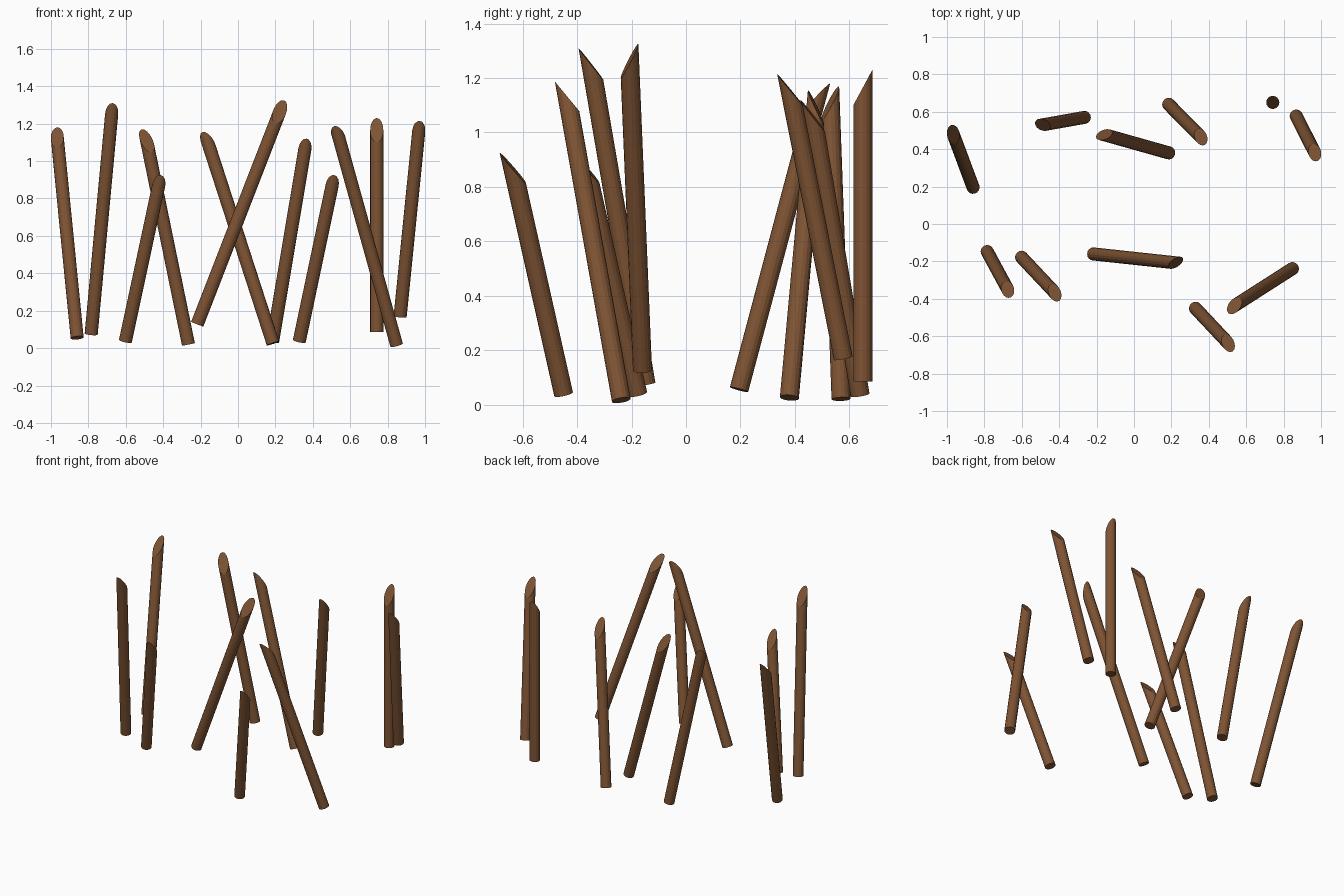
import bpy, bmesh, math
from mathutils import Vector, Matrix

if "Cube" in bpy.data.objects:
    bpy.data.objects.remove(bpy.data.objects["Cube"])

R = 0.035      # stake radius
CUT = 0.13     # length of the slanted cut
SIDES = 16

wood = bpy.data.materials.new("brown wood")
wood.diffuse_color = (0.21, 0.088, 0.034, 1)
wood.use_nodes = True
wood.node_tree.nodes["Principled BSDF"].inputs["Base Color"].default_value = wood.diffuse_color

# base centre, tip point, side of the stake the tip lies on (x, y)
stakes = [
    ((-0.86, 0.195, 0.055), (-0.968, 0.53, 1.18), (0.1, 1)),
    ((-0.265, 0.57, 0.02), (-0.515, 0.56, 1.17), (-0.4, 0.9)),
    ((0.187, 0.38, 0.025), (-0.19, 0.45, 1.155), (-0.3, -0.9)),
    ((0.185, 0.64, 0.035), (0.367, 0.42, 1.12), (0, -1)),
    ((0.742, 0.65, 0.085), (0.742, 0.685, 1.23), (0, 1)),
    ((0.867, 0.578, 0.17), (0.972, 0.335, 1.215), (0, -1)),
    ((-0.785, -0.147, 0.075), (-0.67, -0.395, 1.31), (0, -1)),
    ((-0.602, -0.177, 0.038), (-0.412, -0.415, 0.925), (0, -1)),
    ((-0.218, -0.16, 0.128), (0.247, -0.175, 1.325), (0, 1)),
    ((0.328, -0.45, 0.038), (0.515, -0.685, 0.925), (0, -1)),
    ((0.848, -0.238, 0.016), (0.515, -0.482, 1.187), (-0.2, -1)),
]


def make_stake(name, base, tip, side):
    base, tip = Vector(base), Vector(tip)
    side = Vector((*side, 0)).normalized()
    # find the axis that puts the tip on the stake's surface
    d = side
    for _ in range(5):
        axis = (tip - d * R - base).normalized()
        d = (side - axis * side.dot(axis)).normalized()
    length = (tip - base).dot(axis)
    rot = Matrix((d.cross(axis), d, axis)).transposed().to_4x4()

    bm = bmesh.new()
    bmesh.ops.create_cone(bm, cap_ends=True, segments=SIDES, radius1=R, radius2=R,
                          depth=length, matrix=Matrix.Translation((0, 0, length / 2)) )
    # slanted cut at the top, highest on local +y
    for v in bm.verts:
        if v.co.z > length / 2:
            v.co.z -= CUT * (1 - v.co.y / R) / 2
    bmesh.ops.recalc_face_normals(bm, faces=bm.faces)
    mesh = bpy.data.meshes.new(name)
    bm.to_mesh(mesh)
    bm.free()
    mesh.materials.append(wood)
    ob = bpy.data.objects.new(name, mesh)
    ob.matrix_world = Matrix.Translation(base) @ rot
    bpy.context.collection.objects.link(ob)


for i, (b, t, s) in enumerate(stakes, 1):
    make_stake(f"wooden_stake_{i}", b, t, s)
